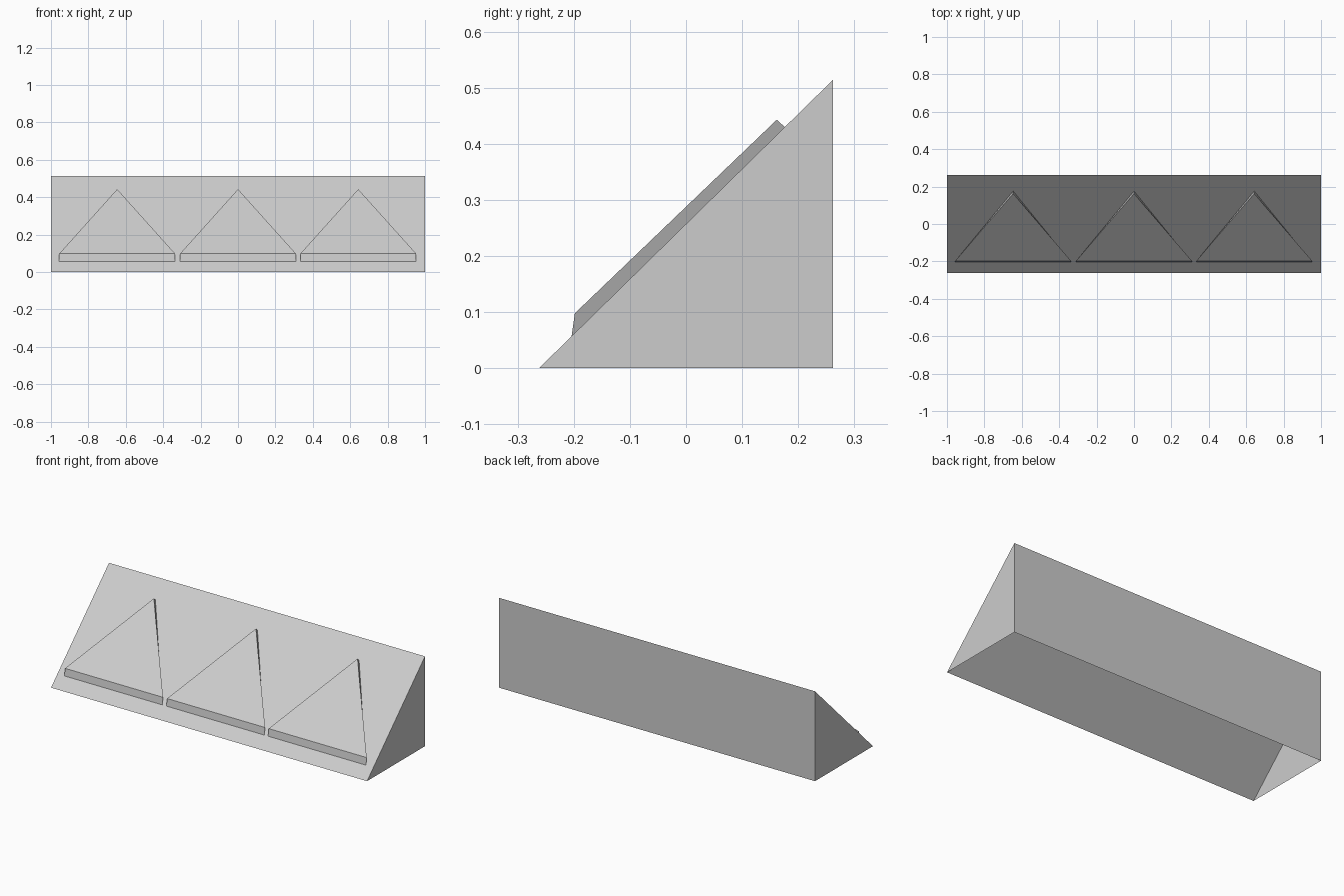
import bpy

cube = bpy.data.objects.get("Cube")
if cube:
    bpy.data.objects.remove(cube, do_unlink=True)

GREY = (0.607, 0.607, 0.607, 1)
grey = bpy.data.materials.new("mid_grey")
grey.use_nodes = True
grey.diffuse_color = GREY
grey.node_tree.nodes["Principled BSDF"].inputs["Base Color"].default_value = GREY


def add_part(name, verts, faces, x=0):
    mesh = bpy.data.meshes.new(name)
    mesh.from_pydata(verts, [], faces)
    mesh.materials.append(grey)
    obj = bpy.data.objects.new(name, mesh)
    obj.location.x = x
    bpy.context.collection.objects.link(obj)


# Hollow wedge body: slope, back and two ends, open underneath
DEPTH, HEIGHT = 0.262, 0.514
profile = [(-DEPTH, 0), (DEPTH, 0), (DEPTH, HEIGHT)]
add_part("wedge_body",
         [(x, y, z) for x in (-1, 1) for y, z in profile],
         [(0, 2, 1), (3, 4, 5), (1, 2, 5, 4), (0, 3, 5, 2)])


def on_slope(x, y):
    return (x, y, (y + DEPTH) * HEIGHT / (2 * DEPTH))


# Three raised triangular panels resting on the slope, open where they meet it
HALF = 0.31
foot = [on_slope(-HALF, -0.204), on_slope(HALF, -0.204), on_slope(0, 0.176)]
top = [(-HALF, -0.198, 0.098), (HALF, -0.198, 0.098), (0, 0.162, 0.443)]
panel_faces = [(3, 4, 5), (0, 1, 4, 3), (1, 2, 5, 4), (2, 0, 3, 5)]
for side, x in (("right", -0.646), ("middle", 0), ("left", 0.643)):
    add_part(side + "_triangle_panel", foot + top, panel_faces, x)
